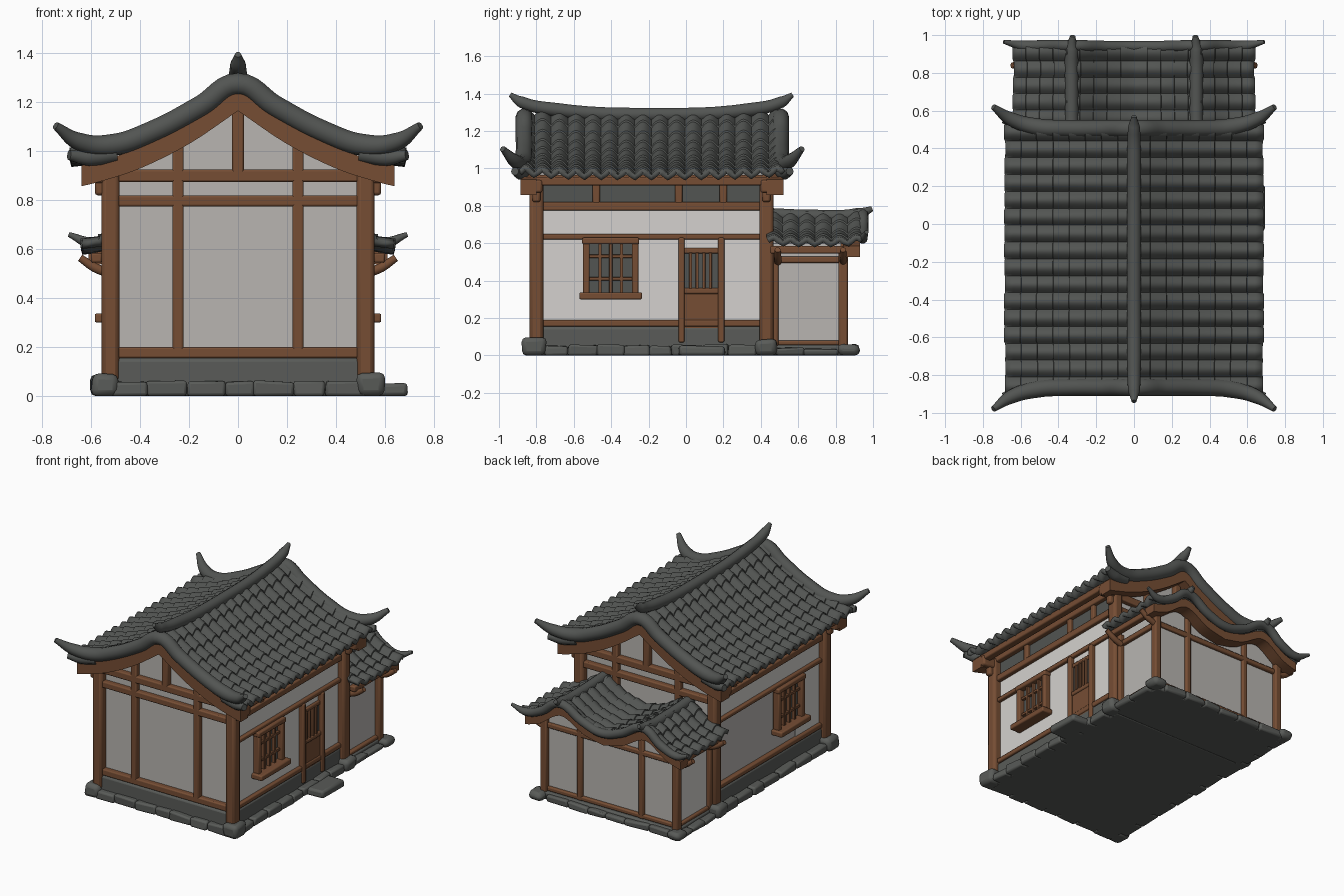
import bpy, bmesh, math, random

if "Cube" in bpy.data.objects:
    bpy.data.objects.remove(bpy.data.objects["Cube"])
random.seed(4)

def material(name, c):
    m = bpy.data.materials.new(name)
    m.diffuse_color = (*c, 1)
    m.use_nodes = True
    m.node_tree.nodes["Principled BSDF"].inputs["Base Color"].default_value = m.diffuse_color
    return m

TILE = material("roof tile grey", (0.085, 0.09, 0.085))
STONE = material("stone grey", (0.10, 0.105, 0.098))
WOOD = material("timber brown", (0.18, 0.075, 0.034))
LIGHT = material("light plaster", (0.66, 0.64, 0.62))
DULL = material("dull plaster", (0.48, 0.46, 0.44))

def finish(name, bm, mat, bevel=0):
    bmesh.ops.recalc_face_normals(bm, faces=bm.faces)
    me = bpy.data.meshes.new(name)
    bm.to_mesh(me)
    bm.free()
    me.materials.append(mat)
    ob = bpy.data.objects.new(name, me)
    bpy.context.collection.objects.link(ob)
    if bevel:
        b = ob.modifiers.new("bevel", 'BEVEL')
        b.width, b.segments = bevel, 2
    return ob

def boxes(name, mat, items, mirror=False, bevel=0.008, jitter=0):
    """items: (x0, x1, y0, y1, z0, z1)"""
    bm = bmesh.new()
    for it in items:
        for s in ((1, -1) if mirror else (1,)):
            x0, x1, y0, y1, z0, z1 = it
            for v in bmesh.ops.create_cube(bm, size=1)['verts']:
                j = [random.uniform(-jitter, jitter) for _ in range(3)]
                top = v.co.z > 0
                v.co = (s * (x1 if v.co.x > 0 else x0) + j[0],
                        (y1 if v.co.y > 0 else y0) + j[1],
                        (z1 + j[2]) if top else z0)
    return finish(name, bm, mat, bevel)

def prism(name, mat, outline, y0, y1):
    bm = bmesh.new()
    f = bm.faces.new([bm.verts.new((x, y0, z)) for x, z in outline])
    ex = bmesh.ops.extrude_face_region(bm, geom=[f])
    for v in ex['geom']:
        if isinstance(v, bmesh.types.BMVert):
            v.co.y = y1
    return finish(name, bm, mat)

def tube(name, mat, pts, r):
    """pts: (x, y, z, radius factor), smooth curve through the points"""
    cu = bpy.data.curves.new(name, 'CURVE')
    cu.dimensions, cu.bevel_depth, cu.bevel_resolution = '3D', r, 3
    cu.use_fill_caps, cu.resolution_u = True, 6
    sp = cu.splines.new('BEZIER')
    sp.bezier_points.add(len(pts) - 1)
    for b, p in zip(sp.bezier_points, pts):
        b.co, b.radius = p[:3], p[3]
        b.handle_left_type = b.handle_right_type = 'AUTO'
    cu.materials.append(mat)
    ob = bpy.data.objects.new(name, cu)
    bpy.context.collection.objects.link(ob)
    bpy.ops.object.select_all(action='DESELECT')
    ob.select_set(True)
    bpy.context.view_layer.objects.active = ob
    bpy.ops.object.convert(target='MESH')

def profile(pts):
    """Smooth height function of |x| through the points."""
    n = len(pts)
    sl = [(pts[min(i + 1, n - 1)][1] - pts[max(i - 1, 0)][1]) /
          (pts[min(i + 1, n - 1)][0] - pts[max(i - 1, 0)][0]) for i in range(n)]
    def f(x):
        x = min(max(abs(x), pts[0][0]), pts[-1][0])
        i = next(k for k in range(n - 1) if x <= pts[k + 1][0])
        (a, p), (b, q) = pts[i], pts[i + 1]
        h = b - a
        t = (x - a) / h
        return (p * (1 + 2 * t) * (1 - t) ** 2 + h * sl[i] * t * (1 - t) ** 2
                + q * t * t * (3 - 2 * t) + h * sl[i + 1] * t * t * (t - 1))
    return f

def span(w, n):
    return [-w + 2 * w * i / n for i in range(n + 1)]

main_f = profile([(0, 1.275), (0.2, 1.14), (0.4, 1.04), (0.55, 0.99), (0.69, 0.955)])
annex_f = profile([(0, 0.62), (0.15, 0.655), (0.33, 0.74), (0.5, 0.64), (0.65, 0.595)])

def tiled_roof(name, f, w, y0, y1, rows, courses, amp):
    """Rounded tile rows running down the slope, stepped into courses."""
    bm = bmesh.new()
    half = []
    for c in range(courses):
        a, b = w * c / courses, w * (c + 1) / courses
        half += [(a + 0.001, 0), ((a + b) / 2, 0.004), (b - 0.001, 0.009)]
    xs = [(-x, o) for x, o in reversed(half)] + half
    n = rows * 8
    shift = [random.uniform(-0.008, 0.008) for _ in range(rows + 1)]
    grid = []
    for j in range(n + 1):
        t = j / n
        hump = amp * abs(math.sin(math.pi * t * rows))
        lift = 0.02 * (2 * t - 1) ** 4
        k = 1 + shift[j // 8] if j % 8 else 1
        grid.append([bm.verts.new((x * k, y0 + (y1 - y0) * t, f(x) + o + hump + lift))
                     for x, o in xs])
    for p, q in zip(grid, grid[1:]):
        for i in range(len(xs) - 1):
            bm.faces.new((p[i], p[i + 1], q[i + 1], q[i]))
    ob = finish(name, bm, TILE)
    if ob.data.polygons[0].normal.z < 0:
        ob.data.flip_normals()
    s = ob.modifiers.new("thickness", 'SOLIDIFY')
    s.thickness, s.offset = 0.03, -1

def bargeboard(name, f, w, top, height, y0, y1):
    xs = span(w, 40)
    prism(name, WOOD, [(x, f(x) - top) for x in xs] +
          [(x, f(x) - top - height) for x in reversed(xs)], y0, y1)

# Plaster bodies: house and rear annex
xs = span(0.5, 30)
prism("house_walls", DULL, [(-0.5, 0.1)] + [(0.5, 0.1)] +
      [(x, main_f(x) - 0.05) for x in reversed(xs)], -0.785, 0.415)
prism("annex_walls", DULL, [(-0.5, 0.03)] + [(0.5, 0.03)] +
      [(x, annex_f(x) - 0.04) for x in reversed(xs)], 0.40, 0.83)
boxes("right_wall_plaster", LIGHT, [(0.498, 0.506, -0.77, 0.40, 0.17, 0.8)], bevel=0)
boxes("left_wall_plaster", LIGHT, [(-0.506, -0.498, -0.77, 0.40, 0.64, 0.8),
      (-0.506, -0.498, -0.77, -0.5, 0.17, 0.64)], bevel=0)
boxes("annex_left_plaster", LIGHT, [(-0.506, -0.498, 0.45, 0.82, 0.06, 0.53)], bevel=0)
boxes("under_eave_panel", TILE, [(0.498, 0.506, -0.77, 0.40, 0.81, 0.95)], True, 0)

# Roofs
tiled_roof("main_roof", main_f, 0.685, -0.90, 0.53, 16, 8, 0.034)
tiled_roof("annex_roof", annex_f, 0.64, 0.43, 0.95, 6, 9, 0.026)

# Ridges with upturned ends
tube("main_ridge", TILE, [(0, -0.94, 1.395, 0.35), (0, -0.88, 1.355, 0.85), (0, -0.7, 1.315, 1),
     (0, -0.18, 1.288, 1), (0, 0.35, 1.315, 1), (0, 0.51, 1.355, 0.85), (0, 0.57, 1.395, 0.35)], 0.038)
for name, ye, d in (("front", -0.865, -1), ("rear", 0.505, 1)):
    arm = [(0.15, ye, 1.185, 1), (0.35, ye, 1.08, 1), (0.52, ye + d * 0.01, 1.025, 1),
           (0.65, ye + d * 0.05, 1.04, 0.8), (0.745, ye + d * 0.115, 1.105, 0.35)]
    tube(name + "_verge", TILE, [(-x, y, z, r) for x, y, z, r in reversed(arm)] +
         [(0, ye, 1.275, 1)] + arm, 0.046)
    # lower corner tile under each upturned tip
    for s in (1, -1):
        tube(name + "_corner_tile", TILE, [(s * 0.5, ye, 0.99, 1),
             (s * 0.61, ye + d * 0.02, 0.975, 1), (s * 0.69, ye + d * 0.05, 0.985, 0.6)], 0.036)
arm = [(0.15, 0.94, 0.67, 1), (0.33, 0.945, 0.755, 1), (0.47, 0.945, 0.665, 1),
       (0.59, 0.945, 0.625, 0.9), (0.69, 0.965, 0.66, 0.35)]
tube("annex_verge", TILE, [(-x, y, z, r) for x, y, z, r in reversed(arm)] +
     [(0, 0.94, 0.63, 1)] + arm, 0.03)
for s in (1, -1):
    tube("annex_ridge", TILE, [(s * 0.33, 0.42, 0.755, 1), (s * 0.33, 0.7, 0.745, 1),
         (s * 0.33, 0.92, 0.755, 1), (s * 0.325, 0.995, 0.785, 0.4)], 0.036)

# Curved bargeboards under the roof edges
bargeboard("front_bargeboard", main_f, 0.64, 0.025, 0.085, -0.885, -0.80)
bargeboard("rear_bargeboard", main_f, 0.64, 0.025, 0.085, 0.43, 0.52)
bargeboard("annex_bargeboard", annex_f, 0.61, 0.02, 0.06, 0.84, 0.93)

# Main timber frame: corner posts, gable framing, side beams, eave purlins
boxes("corner_posts", WOOD, [(0.485, 0.557, y - 0.037, y + 0.037, 0.06, 0.95)
                             for y in (-0.80, 0.43)], True, 0.018)
for name, y in (("front", -0.80), ("rear", 0.43)):
    a, b = y - 0.022, y + 0.022
    boxes(name + "_gable_frame", WOOD, [(-0.5, 0.5, a, b, 0.155, 0.2),
          (-0.53, 0.53, a, b, 0.775, 0.82), (-0.63, 0.63, a, b, 0.875, 0.925),
          (-0.024, 0.024, a, b, 0.9, 1.22)])
    boxes(name + "_gable_posts", WOOD, [(0.222, 0.268, a, b, 0.17, 1.07)], True)
    boxes(name + "_eave_brackets", WOOD, [(0.54, 0.585, a, b, 0.82, 0.89),
          (0.54, 0.64, a - 0.01, b + 0.01, 0.87, 0.94)], True, 0.012)
boxes("side_beams", WOOD, [(0.49, 0.53, -0.78, 0.41, 0.155, 0.19),
      (0.49, 0.535, -0.78, 0.41, 0.775, 0.82), (0.49, 0.53, -0.78, 0.41, 0.62, 0.65)], True)
boxes("eave_purlins", WOOD, [(0.585, 0.635, -0.88, 0.52, 0.91, 0.955),
      (0.49, 0.54, -0.80, 0.43, 0.92, 0.965)], True)
boxes("eave_struts", WOOD, [(0.49, 0.53, y - 0.02, y + 0.02, 0.81, 0.93)
                            for y in (-0.48, -0.04, 0.2)], True)

# Annex timber frame
boxes("annex_posts", WOOD, [(0.49, 0.54, 0.815, 0.865, 0.03, 0.58),
      (0.49, 0.535, 0.46, 0.495, 0.05, 0.58),
      (0.22, 0.262, 0.81, 0.85, 0.05, 0.66)], True, 0.01)
boxes("annex_side_beams", WOOD, [(0.49, 0.525, 0.45, 0.84, 0.495, 0.53),
      (0.49, 0.525, 0.45, 0.84, 0.055, 0.08), (0.555, 0.6, 0.45, 0.92, 0.545, 0.585)], True)
boxes("annex_rear_beams", WOOD, [(-0.52, 0.52, 0.815, 0.85, 0.5, 0.535),
      (-0.52, 0.52, 0.815, 0.85, 0.055, 0.085)])
for s in (1, -1):
    for y in (0.49, 0.84):
        tube("annex_bracket", WOOD, [(s * 0.52, y, 0.5, 1), (s * 0.585, y, 0.525, 1),
             (s * 0.645, y, 0.565, 0.8)], 0.02)

# Lattice windows on both sides
boxes("window_panes", TILE, [(0.5, 0.512, -0.54, -0.26, 0.33, 0.61)], True, 0)
boxes("window_frames", WOOD, [(0.5, 0.55, -0.55, -0.515, 0.33, 0.62),
      (0.5, 0.55, -0.29, -0.255, 0.33, 0.62), (0.5, 0.555, -0.555, -0.25, 0.595, 0.63),
      (0.5, 0.585, -0.57, -0.235, 0.3, 0.338)], True)
boxes("window_lattice", WOOD, [(0.51, 0.535, y - 0.009, y + 0.009, 0.33, 0.6)
      for y in (-0.46, -0.4025, -0.345)] + [(0.51, 0.532, -0.52, -0.28, z - 0.009, z + 0.009)
      for z in (0.41, 0.53)], True, 0.003)

# Door on the right side
boxes("door_panel", WOOD, [(0.5, 0.522, -0.03, 0.195, 0.08, 0.35),
      (0.5, 0.522, -0.03, 0.195, 0.545, 0.575)])
boxes("door_opening", TILE, [(0.5, 0.512, -0.03, 0.195, 0.34, 0.55)], bevel=0)
boxes("door_frame", WOOD, [(0.5, 0.54, -0.04, -0.008, 0.07, 0.63),
      (0.5, 0.54, 0.172, 0.205, 0.07, 0.63), (0.5, 0.53, -0.03, 0.195, 0.33, 0.36)])
boxes("door_bars", WOOD, [(0.51, 0.527, y - 0.008, y + 0.008, 0.35, 0.55)
      for y in (0.025, 0.06, 0.095, 0.13)], bevel=0.003)

# Stone base, edging stones, corner stones and doorstep
boxes("house_base", STONE, [(-0.525, 0.525, -0.825, 0.45, 0, 0.155)], bevel=0.015)
boxes("annex_base", STONE, [(-0.53, 0.53, 0.44, 0.87, 0, 0.055)], bevel=0.01)
stones = []
def edging(a, b, place):
    while a < b - 0.05:
        e = min(b, a + random.uniform(0.11, 0.19))
        stones.append(place(a, e))
        a = e
edging(-0.52, 0.52, lambda a, e: (a, e, -0.86, -0.78, 0, 0.06))
edging(-0.52, 0.52, lambda a, e: (a, e, 0.82, 0.90, 0, 0.045))
for s in (1, -1):
    x0, x1 = sorted((s * 0.48, s * 0.575))
    edging(-0.76, 0.42, lambda a, e: (x0, x1, a, e, 0, 0.055))
    edging(0.48, 0.84, lambda a, e: (x0, x1, a, e, 0, 0.04))
boxes("edging_stones", STONE, stones, bevel=0.012, jitter=0.008)
boxes("corner_stones", STONE, [(0.485, 0.6, -0.875, -0.75, 0, 0.095),
      (0.485, 0.6, 0.37, 0.49, 0, 0.085), (0.49, 0.595, 0.81, 0.925, 0, 0.06)], True, 0.025, 0.008)
boxes("doorstep", STONE, [(0.53, 0.69, -0.04, 0.21, 0, 0.05)], bevel=0.015, jitter=0.006)

# Smooth shading with kept edges
bpy.ops.object.select_all(action='SELECT')
bpy.context.view_layer.objects.active = bpy.data.objects["main_roof"]
bpy.ops.object.shade_smooth_by_angle(angle=math.radians(40))
